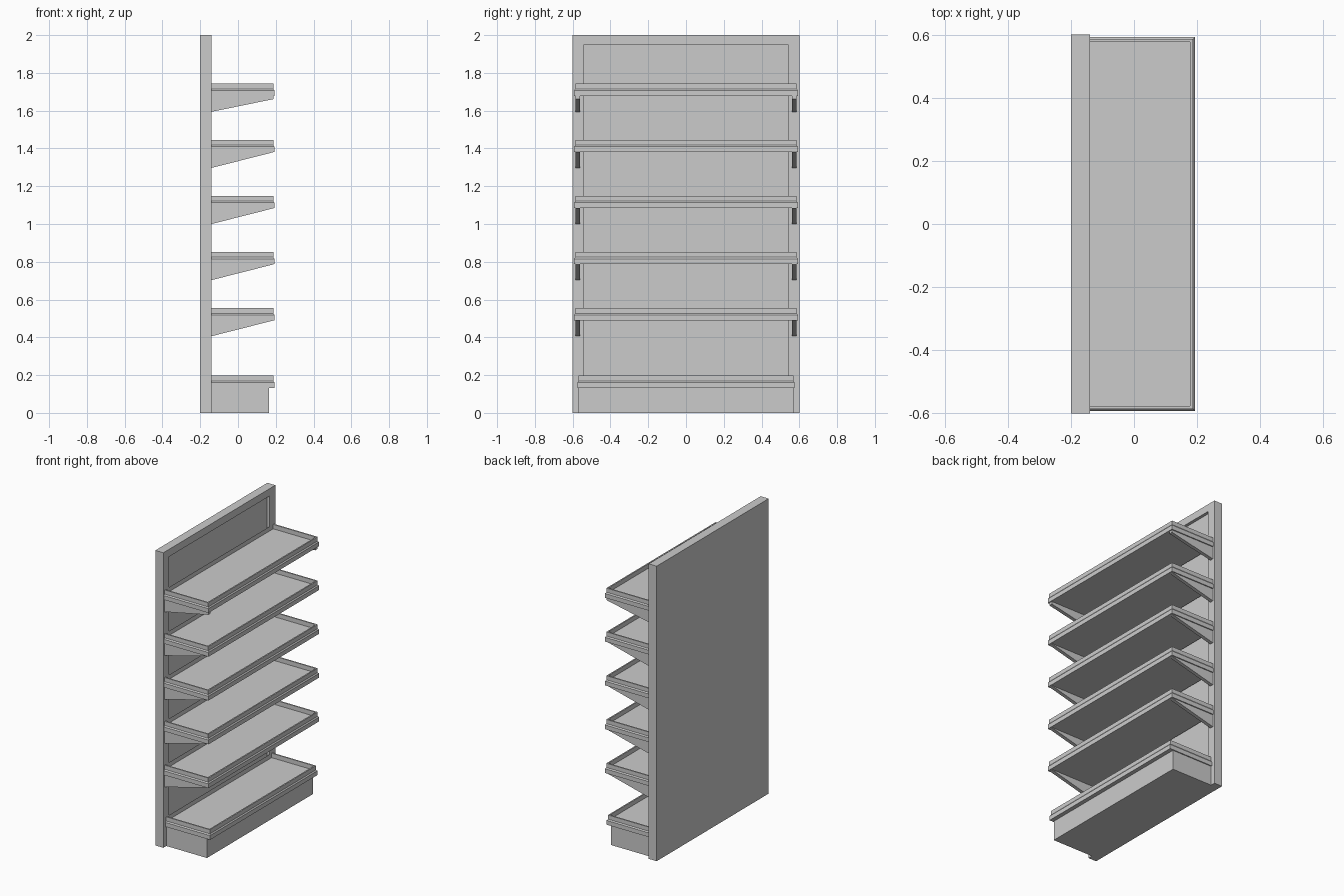
import bpy, bmesh

if "Cube" in bpy.data.objects:
    bpy.data.objects.remove(bpy.data.objects["Cube"])


def loft(name, rings):
    """Skin matching point loops and cap both ends."""
    bm = bmesh.new()
    loops = [[bm.verts.new(p) for p in ring] for ring in rings]
    n = len(loops[0])
    for a, b in zip(loops, loops[1:]):
        for i in range(n):
            j = (i + 1) % n
            bm.faces.new((a[i], a[j], b[j], b[i]))
    bm.faces.new(loops[0][::-1])
    bm.faces.new(loops[-1])
    bmesh.ops.recalc_face_normals(bm, faces=bm.faces)
    mesh = bpy.data.meshes.new(name)
    bm.to_mesh(mesh)
    bm.free()
    obj = bpy.data.objects.new(name, mesh)
    bpy.context.collection.objects.link(obj)
    return obj


BACK = -0.14      # front plane of the back panel


def flat(front, half, z):
    """Horizontal rectangle starting at the back panel."""
    return [(BACK, -half, z), (front, -half, z), (front, half, z), (BACK, half, z)]


def upright(x, half, z0, z1):
    return [(x, -half, z0), (x, half, z0), (x, half, z1), (x, -half, z1)]


def tray(name, top, half):
    """Shelf tray: stepped outer edge, thin rim on three sides, sunken floor."""
    loft(name, [
        flat(0.193, half, top - 0.065),
        flat(0.193, half, top - 0.036),
        flat(0.187, half - 0.006, top - 0.028),
        flat(0.187, half - 0.006, top),
        flat(0.178, half - 0.015, top),
        flat(0.178, half - 0.015, top - 0.03),
    ])


# Back panel with a shallow framed recess
loft("back_panel", [
    upright(-0.20, 0.6, 0, 2),
    upright(BACK, 0.6, 0, 2),
    upright(BACK, 0.54, 0.05, 1.95),
    upright(BACK - 0.02, 0.54, 0.05, 1.95),
])

# Plinth and bottom tray
loft("base_plinth", [flat(0.165, 0.568, 0), flat(0.165, 0.568, 0.135)])
tray("base_tray", 0.198, 0.575)

# Five shelves, each on two tapered brackets
for k in range(5):
    top = 0.555 + 0.297 * k
    tray(f"shelf_{k + 1}", top, 0.592)
    under = top - 0.065
    tip = under - (0.017 if k == 4 else 0.001)
    profile = [(BACK, under), (0.187, under), (0.187, tip), (BACK, top - 0.149)]
    for side, label in ((-1, "left"), (1, "right")):
        loft(f"bracket_{k + 1}_{label}",
             [[(x, side * y, z) for x, z in profile] for y in (0.561, 0.585)])
